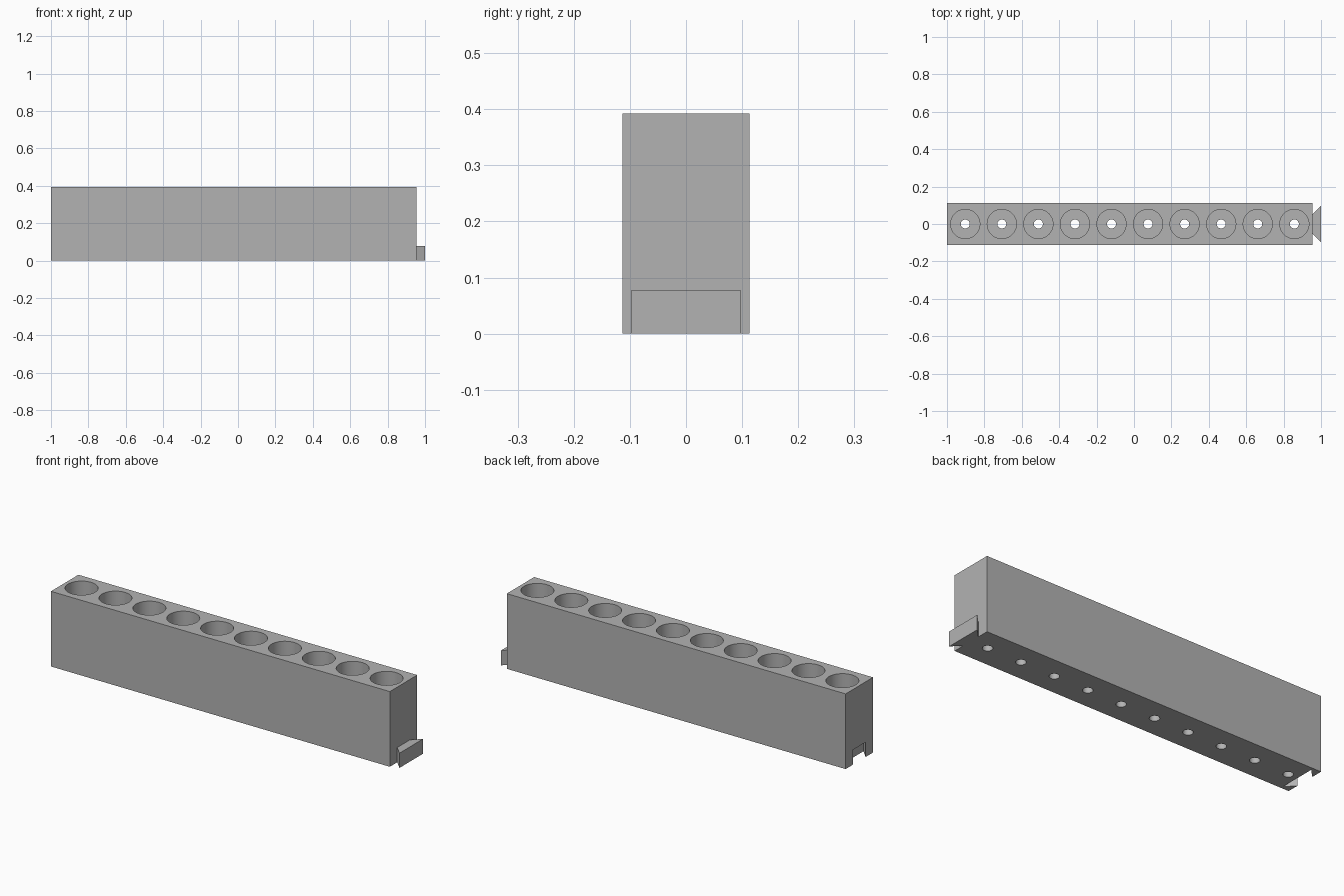
import bpy, bmesh, math
from mathutils import Vector

cube = bpy.data.objects.get("Cube")
if cube:
    bpy.data.objects.remove(cube, do_unlink=True)

LEFT, RIGHT, HALF_Y, HEIGHT = -1.0, 0.955, 0.113, 0.392
PITCH, WELL_R, DRAIN_R, FLOOR = 0.1955, 0.078, 0.024, 0.098
NECK, FLARE, DEPTH, JOINT_H = 0.052, 0.098, 0.045, 0.077

grey = bpy.data.materials.new("plain grey")
grey.use_nodes = True
grey.diffuse_color = (0.45, 0.45, 0.45, 1)
grey.node_tree.nodes["Principled BSDF"].inputs["Base Color"].default_value = grey.diffuse_color


def add_prism(bm, outline, z0, z1):
    """Extrude a flat outline between two heights."""
    face = bm.faces.new([bm.verts.new((x, y, z0)) for x, y in outline])
    out = bmesh.ops.extrude_face_region(bm, geom=[face])
    verts = [v for v in out["geom"] if isinstance(v, bmesh.types.BMVert)]
    bmesh.ops.translate(bm, verts=verts, vec=(0, 0, z1 - z0))


def add_stepped_hole(bm, x):
    """Revolve a wide well with a narrow drain below it."""
    profile = [(0, -0.05), (DRAIN_R, -0.05), (DRAIN_R, FLOOR),
               (WELL_R, FLOOR), (WELL_R, HEIGHT + 0.05), (0, HEIGHT + 0.05)]
    verts = [bm.verts.new((x + r, 0, z)) for r, z in profile]
    edges = [bm.edges.new(pair) for pair in zip(verts, verts[1:])]
    bmesh.ops.spin(bm, geom=verts + edges, cent=(x, 0, 0), axis=(0, 0, 1),
                   angle=math.tau, steps=64)


def dovetail(x0, x1, y0, y1):
    return [(x0, -y0), (x1, -y1), (x1, y1), (x0, y0)]


def finish(bm, name):
    bmesh.ops.remove_doubles(bm, verts=bm.verts, dist=0.0001)
    bmesh.ops.recalc_face_normals(bm, faces=bm.faces)
    mesh = bpy.data.meshes.new(name)
    bm.to_mesh(mesh)
    bm.free()
    mesh.materials.append(grey)
    obj = bpy.data.objects.new(name, mesh)
    bpy.context.collection.objects.link(obj)
    return obj


# Rack body
bm = bmesh.new()
add_prism(bm, dovetail(LEFT, RIGHT, HALF_Y, HALF_Y), 0, HEIGHT)
body = finish(bm, "rack_body")

# Cutter: row of wells and the dovetail slot at the right-hand end
bm = bmesh.new()
for i in range(10):
    add_stepped_hole(bm, LEFT + PITCH * (i + 0.5))
over = 0.01
slope = (FLARE - NECK) / DEPTH
add_prism(bm, dovetail(LEFT - over, LEFT + DEPTH, NECK - over * slope, FLARE), -0.05, JOINT_H)
cutter = finish(bm, "hole_cutter")
cutter.hide_render = True

cut = body.modifiers.new("holes", 'BOOLEAN')
cut.operation = 'DIFFERENCE'
cut.solver = 'EXACT'
cut.object = cutter
bpy.context.view_layer.objects.active = body
body.select_set(True)
bpy.ops.object.modifier_apply(modifier=cut.name)
bpy.data.objects.remove(cutter, do_unlink=True)
bpy.ops.object.shade_smooth_by_angle(angle=math.radians(30))

# Dovetail tab that joins the next rack
bm = bmesh.new()
add_prism(bm, dovetail(RIGHT, RIGHT + DEPTH, NECK, FLARE), 0, JOINT_H)
finish(bm, "dovetail_tab")
